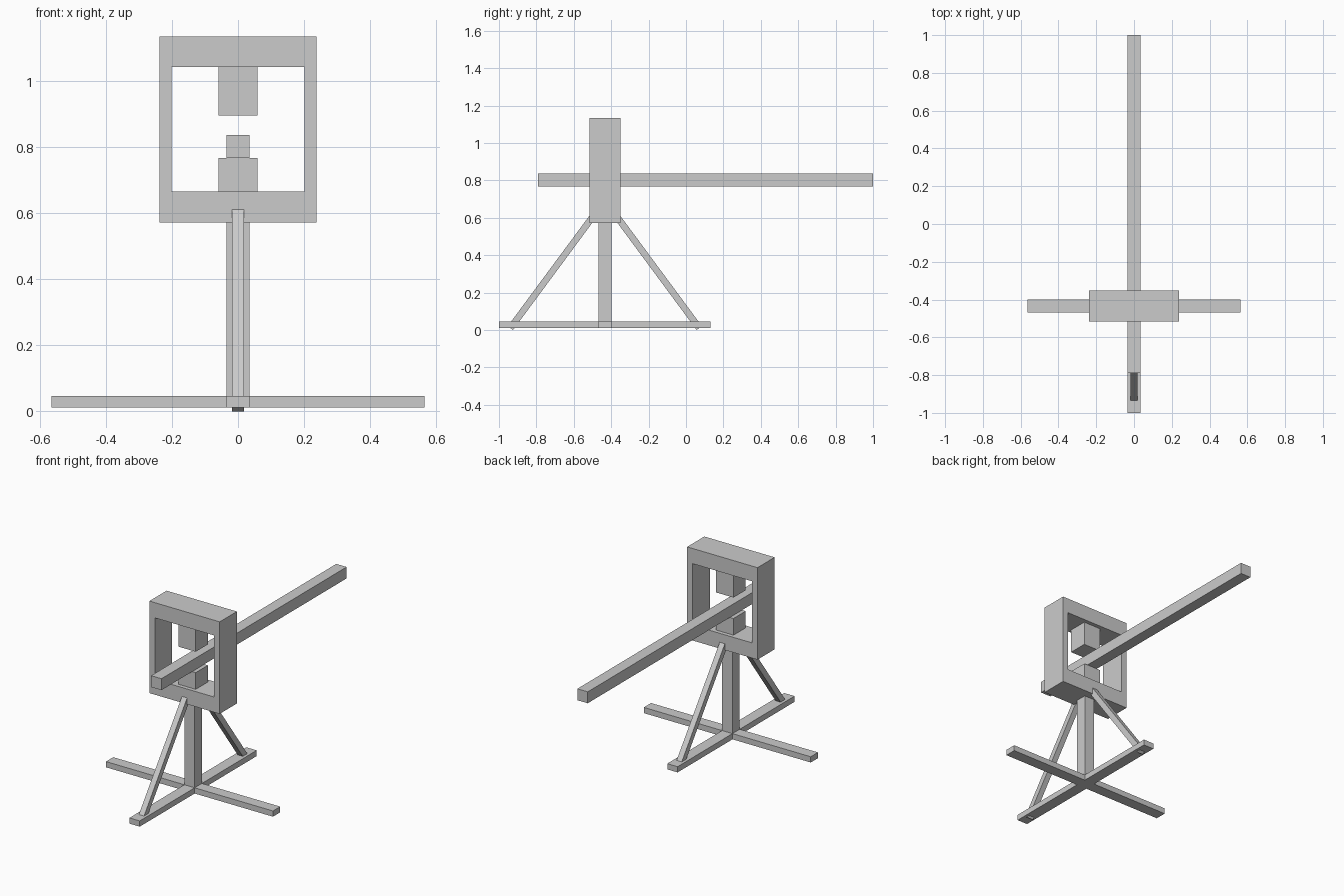
import bpy, bmesh
from mathutils import Vector

if "Cube" in bpy.data.objects:
    bpy.data.objects.remove(bpy.data.objects["Cube"])

YC = -0.434  # stand centre line


def mesh_object(name, bm):
    bmesh.ops.recalc_face_normals(bm, faces=bm.faces)
    me = bpy.data.meshes.new(name)
    bm.to_mesh(me)
    bm.free()
    ob = bpy.data.objects.new(name, me)
    bpy.context.collection.objects.link(ob)
    return ob


def box(name, lo, hi):
    lo, hi = Vector(lo), Vector(hi)
    bm = bmesh.new()
    bmesh.ops.create_cube(bm, size=1)
    bmesh.ops.scale(bm, vec=hi - lo, verts=bm.verts)
    bmesh.ops.translate(bm, vec=(lo + hi) / 2, verts=bm.verts)
    return mesh_object(name, bm)


def beam(name, a, b, thick):
    a, b = Vector(a), Vector(b)
    bm = bmesh.new()
    bmesh.ops.create_cube(bm, size=1)
    bmesh.ops.scale(bm, vec=(thick, thick, (b - a).length), verts=bm.verts)
    ob = mesh_object(name, bm)
    ob.location = (a + b) / 2
    ob.rotation_mode = 'QUATERNION'
    ob.rotation_quaternion = Vector((0, 0, 1)).rotation_difference(b - a)
    return ob


def window_frame(name, outer, inner, y0, y1):
    # flat ring of four quads, extruded in depth
    bm = bmesh.new()

    def ring(x, z0, z1):
        return [bm.verts.new((px, y0, pz))
                for px, pz in ((-x, z0), (x, z0), (x, z1), (-x, z1))]
    o, i = ring(*outer), ring(*inner)
    faces = [bm.faces.new((o[k], o[(k + 1) % 4], i[(k + 1) % 4], i[k]))
             for k in range(4)]
    ext = bmesh.ops.extrude_face_region(bm, geom=faces, use_keep_orig=True)
    verts = [g for g in ext["geom"] if isinstance(g, bmesh.types.BMVert)]
    bmesh.ops.translate(bm, vec=(0, y1 - y0, 0), verts=verts)
    return mesh_object(name, bm)


# crossed base
box("base_cross_bar", (-0.565, YC - 0.035, 0.012), (0.565, YC + 0.035, 0.047))
box("base_long_bar", (-0.035, -1.0, 0.012), (0.035, 0.131, 0.047))

# upright post
box("post", (-0.035, YC - 0.035, 0.03), (0.035, YC + 0.035, 0.572))

# diagonal struts, front and back
for name, s in (("front_strut", -1), ("back_strut", 1)):
    beam(name, (0, YC + s * 0.505, 0.0105), (0, YC + s * 0.066, 0.604), 0.035)

# head frame
window_frame("head_frame", (0.238, 0.572, 1.135), (0.201, 0.665, 1.042),
             YC - 0.083, YC + 0.083)

# clamping blocks
box("upper_block", (-0.059, YC - 0.059, 0.895), (0.059, YC + 0.059, 1.043))
box("lower_block", (-0.059, YC - 0.059, 0.664), (0.059, YC + 0.059, 0.767))

# long arm resting on the lower block
box("long_arm", (-0.035, -0.79, 0.767), (0.035, 1.0, 0.837))
